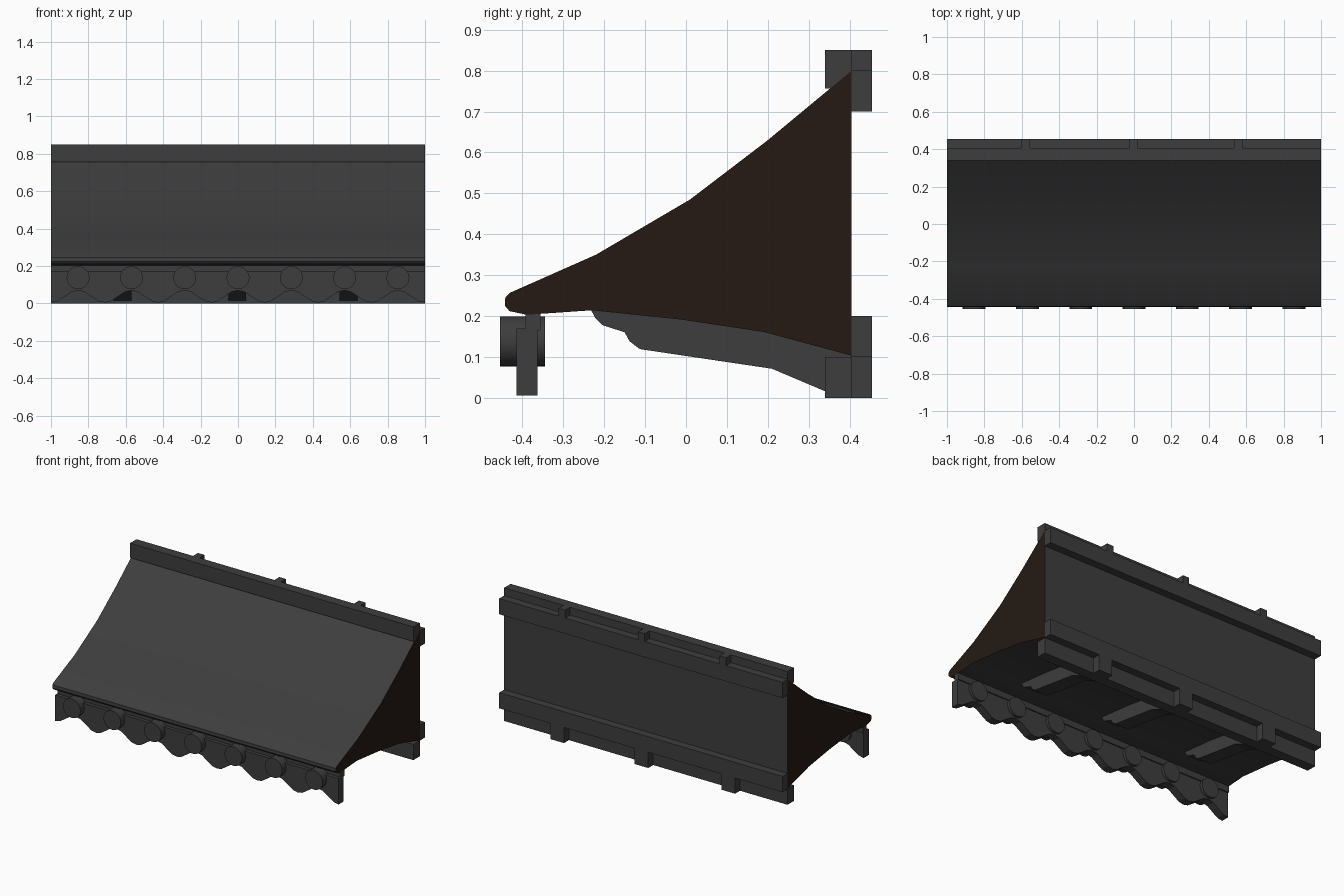
import bpy, bmesh, math

if "Cube" in bpy.data.objects:
    bpy.data.objects.remove(bpy.data.objects["Cube"])

def material(name, color):
    m = bpy.data.materials.new(name)
    m.diffuse_color = (*color, 1)
    m.use_nodes = True
    m.node_tree.nodes["Principled BSDF"].inputs["Base Color"].default_value = m.diffuse_color
    return m

GREY = material("dark_grey", (0.047, 0.047, 0.047))
BROWN = material("dark_brown", (0.018, 0.010, 0.007))

def finish(name, bm, smooth=False):
    bmesh.ops.recalc_face_normals(bm, faces=bm.faces[:])
    me = bpy.data.meshes.new(name)
    bm.to_mesh(me)
    bm.free()
    ob = bpy.data.objects.new(name, me)
    bpy.context.collection.objects.link(ob)
    me.materials.append(GREY)
    if smooth:
        bpy.ops.object.select_all(action='DESELECT')
        ob.select_set(True)
        bpy.context.view_layer.objects.active = ob
        bpy.ops.object.shade_smooth_by_angle(angle=math.radians(35))
    return ob

def prism(name, outline, a, b, axis='X', smooth=False):
    """Extrude an outline from a to b: (y, z) along X, or (x, z) along Y."""
    bm = bmesh.new()
    def ring(t):
        return [bm.verts.new((t, u, v) if axis == 'X' else (u, t, v)) for u, v in outline]
    r0, r1 = ring(a), ring(b)
    bm.faces.new(r0)
    bm.faces.new(r1[::-1])
    for i in range(len(r0)):
        j = (i + 1) % len(r0)
        bm.faces.new((r0[i], r1[i], r1[j], r0[j]))
    return finish(name, bm, smooth)

def bar(name, x0, x1, y0, y1, z0, z1):
    return prism(name, [(y0, z0), (y1, z0), (y1, z1), (y0, z1)], x0, x1)

# Swept roof body with brown end faces
roof = prism("canopy_roof", [
    (0.405, 0.80), (0.20, 0.63), (0.01, 0.485), (-0.22, 0.35), (-0.43, 0.257),
    (-0.442, 0.245), (-0.443, 0.225), (-0.432, 0.212), (-0.39, 0.203),
    (-0.23, 0.214), (-0.01, 0.191), (0.19, 0.161), (0.405, 0.103)], -1, 1, smooth=True)
roof.data.materials.append(BROWN)
for p in roof.data.polygons:
    if abs(p.normal.x) > 0.9:
        p.material_index = 1

# Wall rails, top and bottom
bar("top_cap_rail", -1, 1, 0.34, 0.405, 0.757, 0.85)
bar("top_back_rail", -1, 1, 0.405, 0.455, 0.70, 0.80)
bar("bottom_back_rail", -1, 1, 0.405, 0.455, 0.10, 0.20)
bar("bottom_sill_rail", -1, 1, 0.34, 0.405, 0, 0.10)
for i, x in enumerate((-0.578, -0.004, 0.558)):
    bar(f"top_block_{i}", x - 0.023, x + 0.023, 0.405, 0.455, 0.80, 0.85)

# Curved support brackets running to the wall blocks
bracket = [(-0.235, 0.22), (-0.222, 0.195), (-0.205, 0.178), (-0.15, 0.16), (-0.138, 0.138),
           (-0.113, 0.119), (0.21, 0.071), (0.34, 0.016), (0.405, 0.0), (0.455, 0.0),
           (0.455, 0.10), (0.40, 0.11), (0.19, 0.17), (-0.01, 0.20)]
for i, x in enumerate((-0.617, -0.004, 0.591)):
    prism(f"support_bracket_{i}", bracket, x - 0.048, x + 0.048)

# Scalloped valance: cusps sit under the discs, drapes hang between them
STEP = 0.285
half = [(0, 0.07), (0.035, 0.062), (0.075, 0.035), (0.11, 0.012)]
edge = []
for k in range(-3, 4):
    c = k * STEP
    edge += [(c - u, v) for u, v in half[:0:-1]] + [(c + u, v) for u, v in half]
    edge.append((min(c + STEP / 2, 1), 0.005))
edge = [(-1, 0.005)] + edge
edge[-1] = (1, 0.005)
prism("scalloped_valance", edge + [(1, 0.17), (-1, 0.17)], -0.415, -0.363, 'Y')
bar("valance_strip", -1, 1, -0.393, -0.356, 0.165, 0.206)

# Round discs on the valance
for k in range(-3, 4):
    circle = [(k * STEP + 0.061 * math.cos(t), 0.138 + 0.061 * math.sin(t))
              for t in (2 * math.pi * n / 32 for n in range(32))]
    prism(f"valance_disc_{k + 3}", circle, -0.455, -0.345, 'Y', smooth=True)
